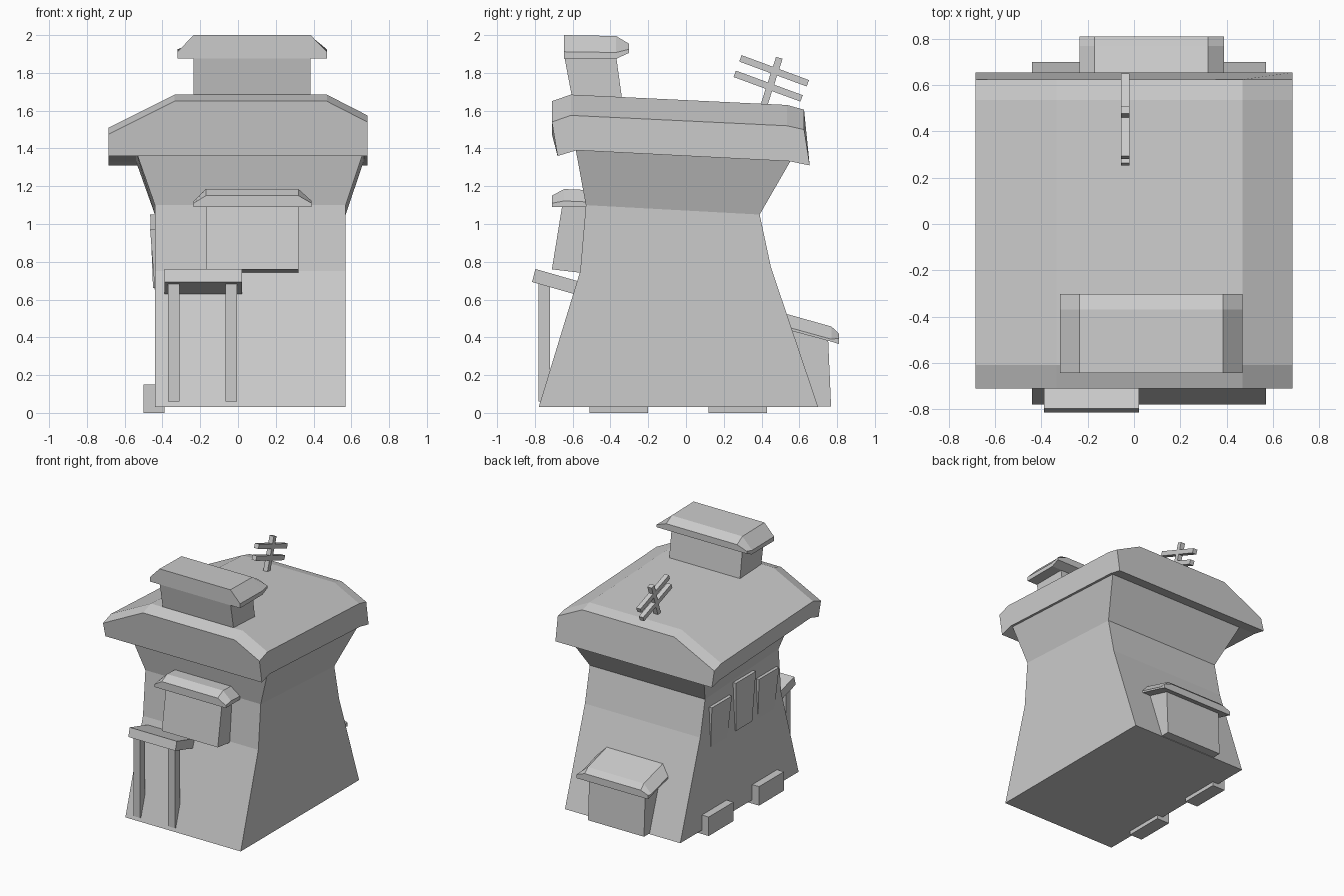
import bpy, bmesh
from mathutils import Vector

if "Cube" in bpy.data.objects:
    bpy.data.objects.remove(bpy.data.objects["Cube"])


def loft(name, rings):
    """Skin equal-sized point rings and close both ends."""
    bm = bmesh.new()
    vs = [[bm.verts.new(p) for p in r] for r in rings]
    n = len(rings[0])
    for a, b in zip(vs, vs[1:]):
        for i in range(n):
            j = (i + 1) % n
            bm.faces.new((a[i], a[j], b[j], b[i]))
    bm.faces.new(vs[0][::-1])
    bm.faces.new(vs[-1])
    bmesh.ops.recalc_face_normals(bm, faces=bm.faces)
    me = bpy.data.meshes.new(name)
    bm.to_mesh(me)
    bm.free()
    ob = bpy.data.objects.new(name, me)
    bpy.context.collection.objects.link(ob)
    return ob


def prism(name, x0, x1, pts):
    """Side profile (y, z) extruded along x."""
    return loft(name, [[(x, y, z) for y, z in pts] for x in (x0, x1)])


def hip_cap(name, x_out, x_ridge, slices):
    """Roof-like cap; slice = front-to-back (y low, y high, z bottom, z left, z right, z top)."""
    (a, d), (b, c) = x_out, x_ridge
    loft(name, [[(a, yl, zb), (a, yh, zl), (b, yh, zt),
                 (c, yh, zt), (d, yh, zr), (d, yl, zb)]
                for yl, yh, zb, zl, zr, zt in slices])


def beam(name, p, q, x0=-.057, x1=-.02, w=.036):
    """Square bar lying in the yz plane."""
    p, q = Vector(p), Vector(q)
    d = (q - p).normalized()
    n = Vector((-d.y, d.x)) * w / 2
    prism(name, x0, x1, [p + n, q + n, q - n, p - n])


# Main house body: tapered below, flared under the roof
body = [(-.44, .57, -.78, .03, .70, .03),
        (-.44, .57, -.56, .75, .45, .77),
        (-.44, .57, -.53, 1.10, .39, 1.05),
        (-.545, .67, -.585, 1.40, .56, 1.345)]
loft("house_body", [[(a, f, zf), (b, f, zf), (b, k, zk), (a, k, zk)]
                    for a, b, f, zf, k, zk in body])

# Big roof, lopsided and tilted backwards
hip_cap("main_roof", (-.685, .685), (-.335, .47),
        [(-.68, -.71, 1.36, 1.475, 1.54, 1.65),
         (-.58, -.61, 1.39, 1.51, 1.575, 1.685),
         (.55, .535, 1.332, 1.455, 1.52, 1.63),
         (.655, .625, 1.31, 1.43, 1.50, 1.605)])

# Roof turret with cap
prism("turret", -.235, .385, [(-.59, 1.6), (-.645, 1.89), (-.37, 1.89), (-.33, 1.6)])
hip_cap("turret_cap", (-.32, .47), (-.235, .385),
        [(-.645, -.645, 1.877, 1.912, 1.912, 2.0),
         (-.365, -.37, 1.877, 1.908, 1.908, 1.995),
         (-.303, -.303, 1.905, 1.925, 1.925, 1.955)])

# Front bay with cap
prism("front_bay", -.17, .32, [(-.71, .76), (-.655, 1.10), (-.48, 1.10), (-.50, .735)])
hip_cap("front_bay_cap", (-.235, .39), (-.17, .32),
        [(-.71, -.71, 1.09, 1.11, 1.11, 1.15),
         (-.645, -.645, 1.09, 1.122, 1.122, 1.185),
         (-.48, -.48, 1.09, 1.115, 1.115, 1.178)])

# Rear annex with cap
prism("rear_annex", -.17, .32, [(.6, .035), (.768, .035), (.752, .40), (.5, .47)])
hip_cap("rear_annex_cap", (-.235, .39), (-.17, .32),
        [(.50, .50, .45, .465, .465, .533),
         (.77, .77, .377, .39, .39, .457),
         (.81, .81, .365, .395, .395, .42)])

# Porch roof and its posts
prism("porch_roof", -.39, .022, [(-.797, .762), (-.815, .693), (-.55, .617), (-.53, .685)])
for i, x in enumerate((-.37, -.065)):
    prism(f"porch_post_{i + 1}", x, x + .06,
          [(-.78, .06), (-.72, .06), (-.72, .68), (-.78, .70)])

# Side steps at ground level
for i, y in enumerate((-.51, .12)):
    prism(f"side_step_{i + 1}", -.50, -.39,
          [(y, 0), (y + .31, 0), (y + .31, .15), (y, .15)])

# Leaning shutters on the left wall
for i, (y, top, bot) in enumerate(((.215, .97, .59), (-.085, 1.05, .66), (-.375, .97, .59))):
    xb = -.45 if i == 1 else -.436
    loft(f"side_shutter_{i + 1}",
         [[(xo, y - h, z), (xo, y + h, z), (-.42, y + h, z), (-.42, y - h, z)]
          for xo, z, h in ((-.465, top, .125), (xb, bot, .10))])

# Roof antenna
beam("antenna_mast", (.40, 1.59), (.494, 1.88))
beam("antenna_upper_bar", (.288, 1.877), (.645, 1.745))
beam("antenna_lower_bar", (.258, 1.795), (.612, 1.665))
